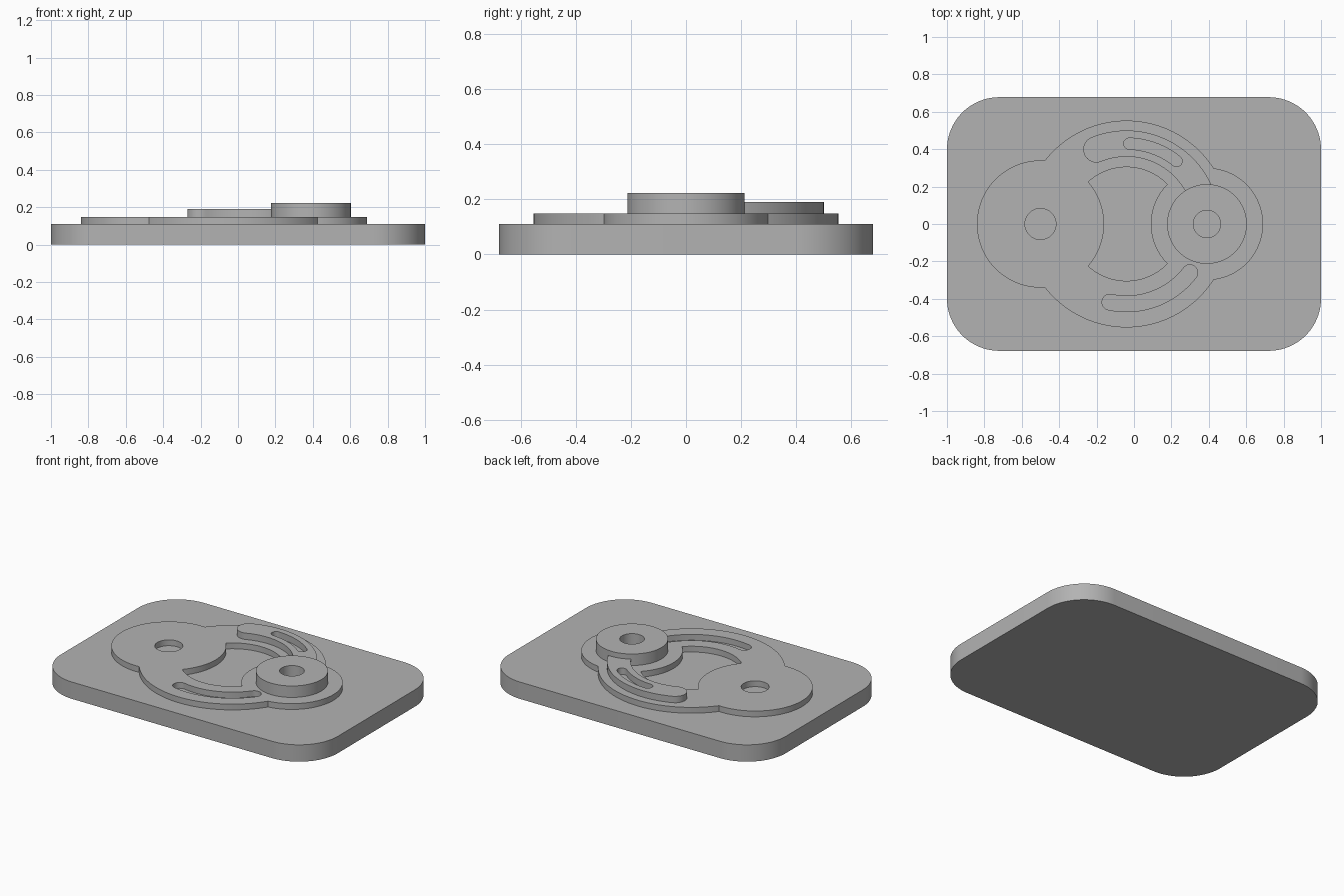
import bpy, bmesh, math
from math import cos, sin, radians, pi

cube = bpy.data.objects.get("Cube")
if cube:
    bpy.data.objects.remove(cube, do_unlink=True)

GREY = (0.45, 0.45, 0.45, 1)
grey = bpy.data.materials.new("plain grey")
grey.use_nodes = True
grey.diffuse_color = GREY
grey.node_tree.nodes["Principled BSDF"].inputs["Base Color"].default_value = GREY

# Heights of the stacked layers
BASE_TOP, PLATE_TOP, ARM_TOP, HUB_TOP = 0.11, 0.148, 0.19, 0.223
RING_X, LEFT_X, HUB_X = -0.04, -0.5, 0.39


def arc(cx, cy, r, a0, a1, n):
    """Points on an arc, angles in degrees."""
    steps = [radians(a0 + (a1 - a0) * i / n) for i in range(n + 1)]
    return [(cx + r * cos(a), cy + r * sin(a)) for a in steps]


def circle(cx, r, n=96):
    return arc(cx, 0, r, 0, 360, n)[:-1]


def curved_slot(r, half, a0, a1):
    """Round-ended band that follows an arc about the ring centre."""
    def cap(a, start):
        x, y = RING_X + r * cos(radians(a)), r * sin(radians(a))
        return arc(x, y, half, start, start + 180, 16)
    return (arc(RING_X, 0, r + half, a0, a1, 40)[:-1] + cap(a1, a1)
            + arc(RING_X, 0, r - half, a1, a0, 40)[1:-1] + cap(a0, a0 + 180)[:-1])


def extrude(name, outline, z0, z1):
    bm = bmesh.new()
    face = bm.faces.new([bm.verts.new((x, y, z0)) for x, y in outline])
    top = bmesh.ops.extrude_face_region(bm, geom=[face])["geom"]
    verts = [v for v in top if isinstance(v, bmesh.types.BMVert)]
    bmesh.ops.translate(bm, verts=verts, vec=(0, 0, z1 - z0))
    bmesh.ops.recalc_face_normals(bm, faces=bm.faces)
    mesh = bpy.data.meshes.new(name)
    bm.to_mesh(mesh)
    bm.free()
    mesh.materials.append(grey)
    obj = bpy.data.objects.new(name, mesh)
    bpy.context.collection.objects.link(obj)
    return obj


def combine(obj, operation, outline, z0, z1):
    """Join or cut an extruded outline, then discard the helper."""
    tool = extrude("helper", outline, z0, z1)
    mod = obj.modifiers.new("combine", "BOOLEAN")
    mod.operation, mod.object, mod.solver = operation, tool, "EXACT"
    bpy.context.view_layer.objects.active = obj
    bpy.ops.object.modifier_apply(modifier=mod.name)
    bpy.data.objects.remove(tool, do_unlink=True)


# Base slab with rounded corners
R = 0.28
corners = [(1, 1, 0), (-1, 1, 90), (-1, -1, 180), (1, -1, 270)]
outline = [p for sx, sy, a in corners
           for p in arc(sx * (1 - R), sy * (0.678 - R), R, a, a + 90, 24)]
base = extrude("base_slab", outline, 0, BASE_TOP)

# Lower plate: ring joined to two discs, with pivot holes and a curved slot
plate = extrude("lower_plate", circle(RING_X, 0.553, 160), BASE_TOP, PLATE_TOP)
cut = (BASE_TOP - 0.05, PLATE_TOP + 0.05)
combine(plate, "DIFFERENCE", circle(RING_X, 0.304), *cut)
for x, r in ((LEFT_X, 0.34), (HUB_X, 0.3)):
    combine(plate, "UNION", circle(x, r), BASE_TOP, PLATE_TOP)
for hole in (circle(LEFT_X, 0.083, 48), circle(HUB_X, 0.073, 48),
             curved_slot(0.427, 0.042, -102, -37.5)):
    combine(plate, "DIFFERENCE", hole, *cut)

# Curved arm running into the hub, with its own slot
arm = extrude("curved_arm", curved_slot(0.43, 0.07, 22, 112), PLATE_TOP, ARM_TOP)
combine(arm, "DIFFERENCE", curved_slot(0.43, 0.03, 51.5, 88),
        PLATE_TOP - 0.05, ARM_TOP + 0.05)

# Raised hub
hub = extrude("hub", circle(HUB_X, 0.213), PLATE_TOP, HUB_TOP)
combine(hub, "DIFFERENCE", circle(HUB_X, 0.073, 48), PLATE_TOP - 0.05, HUB_TOP + 0.05)

# Smooth curved walls, crisp rims
bpy.ops.object.select_all(action="DESELECT")
for obj in (base, plate, arm, hub):
    obj.select_set(True)
bpy.context.view_layer.objects.active = base
bpy.ops.object.shade_smooth_by_angle(angle=radians(30))
